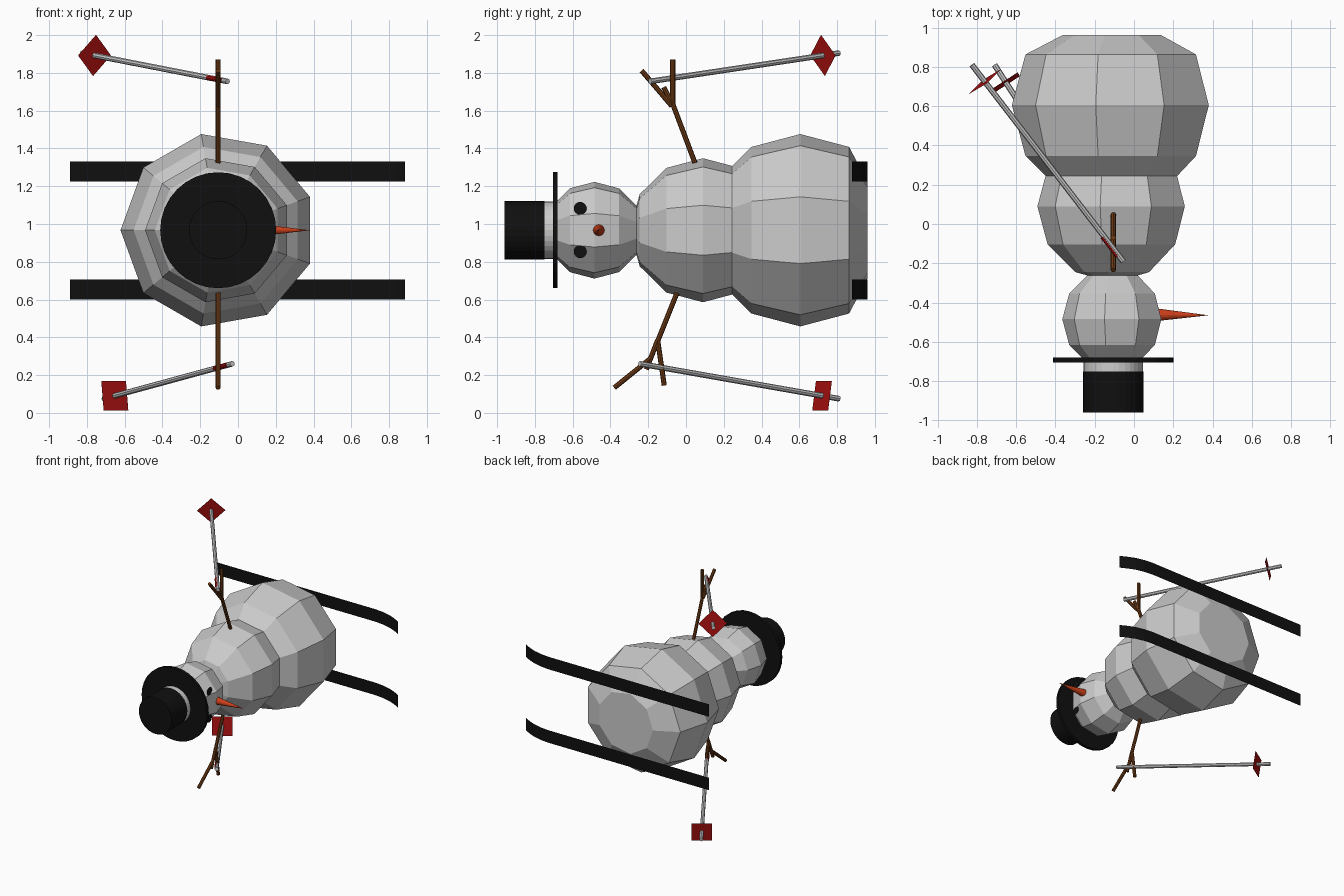
import bpy, bmesh
from math import pi, sin, cos
from mathutils import Vector

if "Cube" in bpy.data.objects:
    bpy.data.objects.remove(bpy.data.objects["Cube"])

CX, CZ = -0.105, 0.967   # body axis runs along y


def material(name, rgb):
    m = bpy.data.materials.new(name)
    m.diffuse_color = (*rgb, 1)
    m.use_nodes = True
    m.node_tree.nodes["Principled BSDF"].inputs["Base Color"].default_value = m.diffuse_color
    return m


BLACK = material("black", (0.005, 0.005, 0.005))
RED = material("red", (0.4, 0.005, 0.005))
BROWN = material("brown", (0.16, 0.045, 0.008))
ORANGE = material("orange", (0.6, 0.05, 0.01))


def finish(name, bm, mat=None, closed=True):
    if closed:
        bmesh.ops.recalc_face_normals(bm, faces=bm.faces)
    me = bpy.data.meshes.new(name)
    bm.to_mesh(me)
    bm.free()
    ob = bpy.data.objects.new(name, me)
    bpy.context.collection.objects.link(ob)
    if mat:
        me.materials.append(mat)
    return ob


def lathe(name, profile, n, mat=None):
    """Turn (y, radius) points around the body axis, with flat end caps."""
    bm = bmesh.new()
    rings = []
    for y, r in profile:
        rings.append([bm.verts.new((CX + r * cos(pi + 2 * pi * i / n), y,
                                    CZ + r * sin(pi + 2 * pi * i / n))) for i in range(n)])
    for a, b in zip(rings, rings[1:]):
        for i in range(n):
            j = (i + 1) % n
            bm.faces.new((a[i], a[j], b[j], b[i]))
    bm.faces.new(rings[0])
    bm.faces.new(rings[-1])
    return finish(name, bm, mat)


def add_rod(bm, p, q, r1, r2=None, n=8):
    p, q = Vector(p), Vector(q)
    d = q - p
    new = bmesh.ops.create_cone(bm, cap_ends=True, segments=n, radius1=r1,
                                radius2=r1 if r2 is None else r2, depth=d.length)["verts"]
    rot = d.to_track_quat('Z', 'Y')
    for v in new:
        v.co = rot @ v.co + (p + q) / 2


def snowball(name, y, r, y_max=9):
    angles = [-89, -60, -30, 0, 30, 60]
    pts = [(min(y + r * sin(a * pi / 180), y_max), r * cos(a * pi / 180)) for a in angles]
    if y_max == 9:
        pts.append((y + r, r * 0.017))
    lathe(name, pts, 9)


# Three nine-sided snowballs, the lowest one flattened
snowball("bottom_ball", 0.605, 0.517, 0.962)
snowball("middle_ball", 0.09, 0.387)
snowball("head_ball", -0.485, 0.26)

# Hat
lathe("hat_brim", [(-0.705, 0.307), (-0.68, 0.307)], 32, BLACK)
lathe("hat_band", [(-0.75, 0.152), (-0.705, 0.152)], 32)
lathe("hat_crown", [(-0.96, 0.154), (-0.75, 0.154)], 32, BLACK)

# Nose
bm = bmesh.new()
add_rod(bm, (0.10, -0.462, 0.967), (0.38, -0.465, 0.967), 0.034, 0, 16)
finish("nose", bm, ORANGE)

# Eyes: flat discs facing +x
for side, z in (("left", 1.083), ("right", 0.853)):
    bm = bmesh.new()
    bm.faces.new([bm.verts.new((0.123, -0.56 + 0.034 * cos(t * pi / 8),
                                z + 0.034 * sin(t * pi / 8))) for t in range(16)])
    finish("eye_" + side, bm, BLACK, False)

# Branch arms, each a list of (y, z) to (y, z) twigs
ARMS = {
    "upper_arm": [((0.062, 1.285), (-0.07, 1.635)), ((-0.07, 1.63), (-0.07, 1.87)),
                  ((-0.07, 1.63), (-0.118, 1.725)), ((-0.075, 1.625), (-0.235, 1.812))],
    "lower_arm": [((-0.03, 0.68), (-0.15, 0.38)), ((-0.15, 0.385), (-0.115, 0.145)),
                  ((-0.15, 0.385), (-0.21, 0.23)), ((-0.185, 0.29), (-0.38, 0.133))],
}
for name, twigs in ARMS.items():
    bm = bmesh.new()
    for a, b in twigs:
        add_rod(bm, (CX, *a), (CX, *b), 0.0135)
    finish(name, bm, BROWN)

# Ski poles with a red grip strip and a flat square basket
POLES = (("upper", (-0.055, -0.19, 1.755), (-0.825, 0.81, 1.905), 0),
         ("lower", (-0.03, -0.245, 0.26), (-0.71, 0.81, 0.075), pi / 4))
for name, a, b, turn in POLES:
    a, b = Vector(a), Vector(b)
    d = b - a
    side = d.cross(Vector((0, 0, 1))).normalized()
    up = side.cross(d).normalized()
    bm = bmesh.new()
    add_rod(bm, a, b, 0.015)
    finish(name + "_pole", bm)
    bm = bmesh.new()
    add_rod(bm, a + d * 0.03 - side * 0.006, a + d * 0.13 - side * 0.006, 0.013)
    finish(name + "_grip", bm, RED)
    bm = bmesh.new()
    c = a + d * 0.915
    bm.faces.new([bm.verts.new(c + 0.11 * (side * cos(turn + k * pi / 2) + up * sin(turn + k * pi / 2)))
                  for k in range(4)])
    finish(name + "_basket", bm, RED, False)

# Skis: thin ribbons curling up at the +x tip
PATH = [(-0.89, 0.962), (0.62, 0.962), (0.70, 0.953), (0.77, 0.935), (0.83, 0.909), (0.885, 0.88)]
for name, z in (("upper_ski", 1.278), ("lower_ski", 0.654)):
    bm = bmesh.new()
    rows = [[bm.verts.new((x, y, z + s)) for s in (-0.053, 0.053)] for x, y in PATH]
    for p, q in zip(rows, rows[1:]):
        bm.faces.new((p[0], p[1], q[1], q[0]))
    finish(name, bm, BLACK, False)
